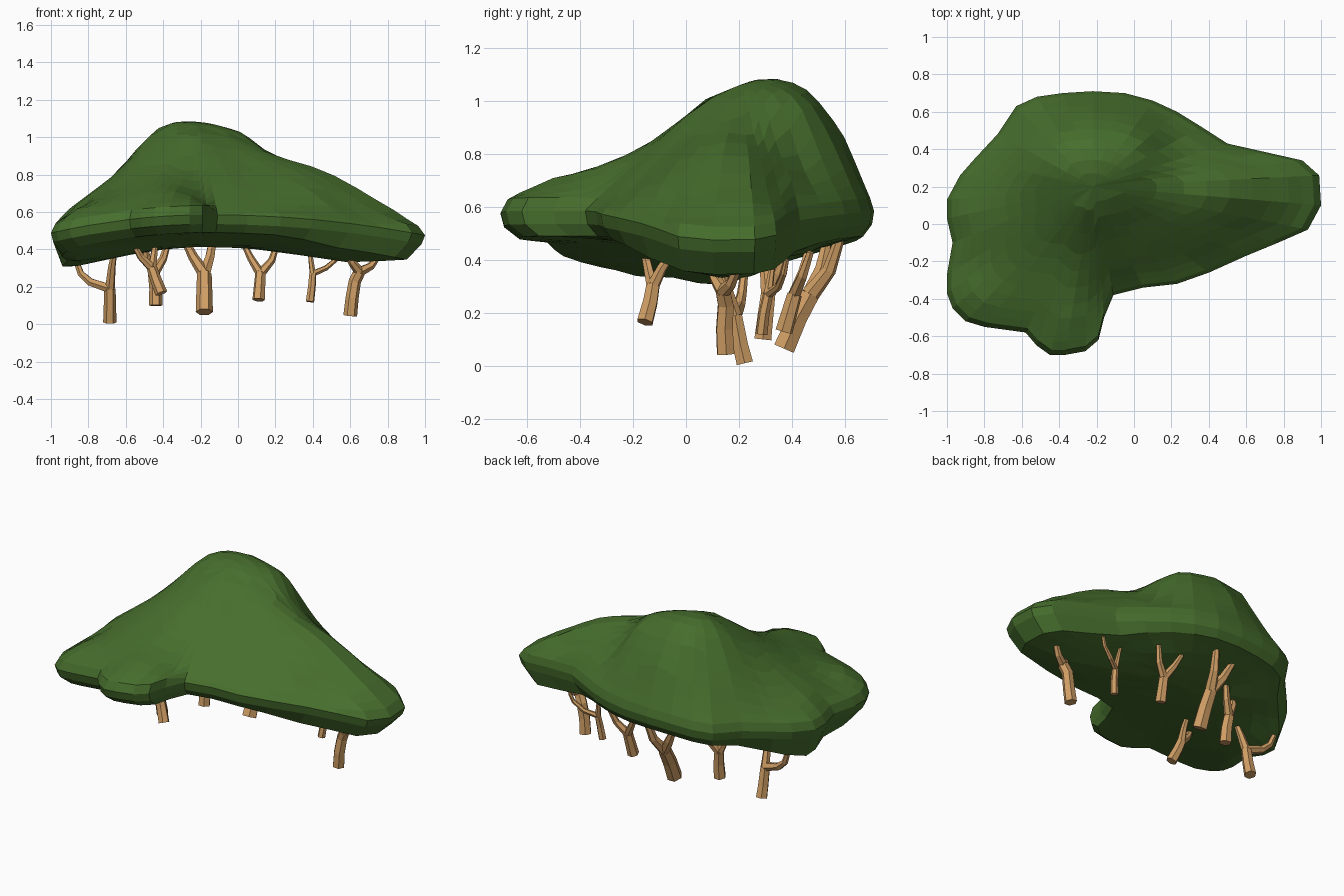
import bpy, bmesh, math

if "Cube" in bpy.data.objects:
    bpy.data.objects.remove(bpy.data.objects["Cube"])


def material(name, rgb):
    m = bpy.data.materials.new(name)
    m.diffuse_color = (*rgb, 1)
    m.use_nodes = True
    m.node_tree.nodes["Principled BSDF"].inputs["Base Color"].default_value = m.diffuse_color
    return m


GREEN = material("leaf green", (0.062, 0.155, 0.026))
TAN = material("tan bark", (0.63, 0.345, 0.13))


def surface(points):
    """Smooth height function z(x, y) through the given points (linear radial basis)."""
    n = len(points)
    rows = []
    for p in points:
        r = [math.hypot(p[0] - q[0], p[1] - q[1]) for q in points]
        rows.append(r + [1.0, p[2]])
    rows.append([1.0] * n + [0.0, 0.0])
    size = n + 1
    for c in range(size):
        k = max(range(c, size), key=lambda i: abs(rows[i][c]))
        rows[c], rows[k] = rows[k], rows[c]
        for i in range(c + 1, size):
            f = rows[i][c] / rows[c][c]
            if f:
                rows[i] = [a - f * b for a, b in zip(rows[i], rows[c])]
    w = [0.0] * size
    for i in reversed(range(size)):
        s = sum(rows[i][j] * w[j] for j in range(i + 1, size))
        w[i] = (rows[i][size] - s) / rows[i][i]
    return lambda x, y: w[n] + sum(
        wi * math.hypot(x - p[0], y - p[1]) for wi, p in zip(w, points))


# Canopy outline seen from above
OUTLINE = [(1, .1), (.99, .26), (.9, .34), (.7, .385), (.5, .43), (.36, .52), (.23, .6),
           (.1, .66), (-.05, .7), (-.22, .71), (-.38, .7), (-.52, .68), (-.63, .63),
           (-.73, .48), (-.86, .34), (-.93, .26), (-1, .13), (-1, .03), (-.97, -.1),
           (-1, -.27), (-1, -.37), (-.97, -.45), (-.9, -.52), (-.8, -.55), (-.58, -.58),
           (-.52, -.65), (-.45, -.7), (-.37, -.7), (-.26, -.68), (-.19, -.62),
           (-.16, -.5), (-.11, -.38), (.05, -.34), (.23, -.32), (.4, -.26), (.6, -.17),
           (.77, -.1), (.93, -.03)]
# Heights on the dome, its foot, the right ridge, the left shoulder and the front lobe
TOP = [(-.4, .3, 1.065), (-.25, .22, 1.068), (-.08, .28, 1.05), (.05, .33, 1.01),
       (-.2, .46, 1.04), (.02, .46, .99), (-.4, .48, 1.0), (-.2, .6, .87),
       (.05, .57, .8), (-.48, .58, .77), (-.5, .3, .99), (-.57, .42, .86),
       (-.25, .03, .985), (-.25, -.08, .87), (-.3, -.3, .76), (-.33, -.48, .72),
       (-.4, -.62, .66), (-.63, .2, .83), (-.77, .1, .715), (-.9, 0, .635),
       (-.7, -.2, .7), (-.85, -.4, .63), (0, -.2, .72), (.15, -.22, .65),
       (0, 0, .86), (.15, .25, .93), (.22, .25, .88), (.2, .45, .75),
       (.3, .15, .875), (.45, .2, .84), (.6, .2, .775), (.8, .2, .66),
       (.4, -.1, .69), (.6, -.03, .63), (.4, .38, .72)]
UNDER = [(-.9, .1, .295), (-.88, -.2, .335), (-.7, .1, .345), (-.6, -.3, .42),
         (-.45, 0, .40), (-.2, .1, .42), (.15, .1, .41), (.4, .12, .345),
         (.6, .14, .328), (.82, .15, .335), (-.37, -.5, .47), (-.2, .5, .44),
         (.1, .4, .4), (-.6, .4, .39)]
CENTRE = (-.22, .2)


def rim(x):
    return .575 - (.083 if x > -.15 else .135) * (x + .15) ** 2


def toward_centre(p, s):
    return tuple(c + (v - c) * s for v, c in zip(p, CENTRE))


def rim_controls(s, dz):
    return [(*toward_centre(p, s), rim(p[0]) + dz(*p)) for p in OUTLINE]


def upper_lip(x, y):
    """Lip is thin along the straight front edge, full elsewhere."""
    return .03 if x > -.15 and -.4 < y < -.05 else .06


def lower_lip(x, y):
    """Underside sags at the left and right ends."""
    left = min(1, max(0, -x - .55) / .35) * max(0, 1 - abs(y - .1) / .6)
    right = min(1, max(0, x - .3) / .3)
    return -.085 - .09 * left - .035 * right


def build_canopy():
    top = surface(TOP + rim_controls(.97, upper_lip))
    under = surface(UNDER + rim_controls(.92, lower_lip))
    bm = bmesh.new()
    rings = []

    def ring(s, height):
        pts = [toward_centre(p, s) for p in OUTLINE]
        rings.append([bm.verts.new((x, y, height(x, y))) for x, y in pts])

    for s in (.14, .28, .4, .5, .6, .7, .78, .86, .92, .97):
        ring(s, top)
    ring(1.0, lambda x, y: rim(x) + .01)
    ring(.985, lambda x, y: rim(x) - .04)
    for s in (.92, .82, .66, .45, .22):
        ring(s, under)
    n = len(OUTLINE)
    for a, b in zip(rings, rings[1:]):
        for i in range(n):
            j = (i + 1) % n
            bm.faces.new((a[i], b[i], b[j], a[j]))
    # close both surfaces at the centre
    for r, h in ((rings[0], top), (rings[-1], under)):
        c = bm.verts.new((*CENTRE, h(*CENTRE)))
        for i in range(n):
            bm.faces.new((c, r[i], r[(i + 1) % n]))
    bmesh.ops.recalc_face_normals(bm, faces=bm.faces)
    me = bpy.data.meshes.new("canopy")
    bm.to_mesh(me)
    bm.free()
    me.materials.append(GREEN)
    bpy.context.collection.objects.link(bpy.data.objects.new("canopy", me))


def build_trunk(name, radius, stem, branches):
    """Stem and forked branches as tapered six-sided tubes."""
    cu = bpy.data.curves.new(name, 'CURVE')
    cu.dimensions = '3D'
    cu.bevel_depth = radius
    cu.bevel_resolution = 1
    cu.use_fill_caps = True
    paths = [(stem, 1.0, .85)] + [([stem[-1]] + b, .75, .42) for b in branches]
    for pts, r0, r1 in paths:
        sp = cu.splines.new('POLY')
        sp.use_smooth = False
        sp.points.add(len(pts) - 1)
        for i, p in enumerate(pts):
            sp.points[i].co = (*p, 1)
            sp.points[i].radius = r0 + (r1 - r0) * i / (len(pts) - 1)
    cu.materials.append(TAN)
    ob = bpy.data.objects.new(name, cu)
    bpy.context.collection.objects.link(ob)
    bpy.ops.object.select_all(action='DESELECT')
    ob.select_set(True)
    bpy.context.view_layer.objects.active = ob
    bpy.ops.object.convert(target='MESH')


build_canopy()
build_trunk("left_trunk", .036, [(-.685, .222, .01), (-.685, .205, .08), (-.685, .185, .19)],
            [[(-.675, .15, .3), (-.66, .12, .4)],
             [(-.79, .2, .225), (-.84, .21, .27), (-.87, .22, .35)]])
build_trunk("rear_left_trunk", .037, [(-.44, .29, .1), (-.44, .3, .19), (-.45, .31, .27)],
            [[(-.4, .35, .35), (-.37, .38, .45)], [(-.49, .3, .36), (-.5, .28, .44)]])
build_trunk("front_trunk", .033, [(-.41, -.155, .165), (-.44, -.135, .24), (-.46, -.125, .3)],
            [[(-.52, -.14, .36), (-.57, -.16, .45)], [(-.45, -.09, .37), (-.44, -.04, .44)]])
build_trunk("rear_middle_trunk", .046, [(-.18, .37, .065), (-.18, .42, .18), (-.18, .47, .27)],
            [[(-.24, .51, .36), (-.29, .53, .46)], [(-.15, .54, .36), (-.13, .58, .48)]])
build_trunk("middle_trunk", .034, [(.11, .37, .13), (.115, .39, .2), (.12, .41, .27)],
            [[(.07, .44, .35), (.03, .46, .43)], [(.18, .44, .34), (.21, .47, .43)]])
build_trunk("thin_trunk", .023, [(.385, .285, .12), (.395, .295, .2), (.4, .31, .27)],
            [[(.39, .32, .34), (.38, .33, .41)], [(.47, .35, .3), (.53, .37, .35), (.55, .38, .4)]])
build_trunk("right_trunk", .037, [(.6, .15, .045), (.61, .145, .14), (.625, .15, .23), (.65, .14, .28)],
            [[(.61, .11, .33), (.58, .09, .39)], [(.71, .17, .31), (.76, .2, .38)]])
